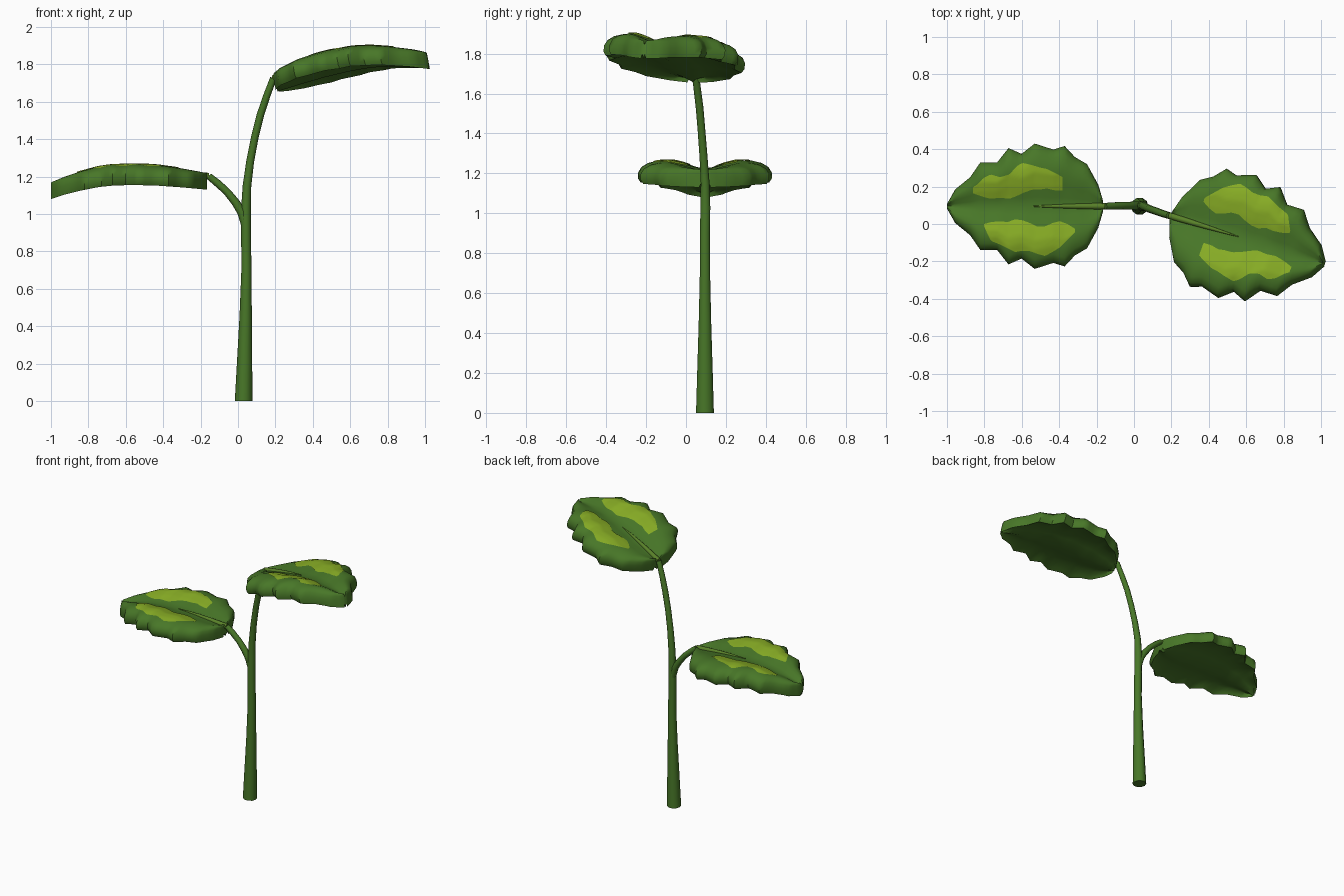
import bpy, bmesh, math
from mathutils import Vector, Matrix

if "Cube" in bpy.data.objects:
    bpy.data.objects.remove(bpy.data.objects["Cube"])


def material(name, rgb):
    m = bpy.data.materials.new(name)
    m.diffuse_color = (*rgb, 1)
    m.use_nodes = True
    m.node_tree.nodes["Principled BSDF"].inputs["Base Color"].default_value = m.diffuse_color
    return m


GREEN = material("leaf green", (0.065, 0.185, 0.021))
LIME = material("lime patch", (0.24, 0.41, 0.018))
RIB = material("rib green", (0.10, 0.22, 0.022))


def finish(name, bm, mat, angle=50, recalc=True):
    if recalc:
        bmesh.ops.recalc_face_normals(bm, faces=bm.faces[:])
    me = bpy.data.meshes.new(name)
    bm.to_mesh(me)
    bm.free()
    me.materials.append(mat)
    me.shade_smooth()
    me.set_sharp_from_angle(angle=math.radians(angle))
    ob = bpy.data.objects.new(name, me)
    bpy.context.collection.objects.link(ob)
    return ob


def skin(bm, rings, closed=True):
    """Join rows of points with quads; closed rows also get end caps."""
    rows = [[bm.verts.new(p) for p in r] for r in rings]
    n = len(rows[0])
    for a, b in zip(rows, rows[1:]):
        for i in range(n if closed else n - 1):
            j = (i + 1) % n
            bm.faces.new((a[i], a[j], b[j], b[i]))
    if closed:
        bm.faces.new(rows[0])
        bm.faces.new(rows[-1])


def tube(name, path, radii, mat, sides=10):
    pts = [Vector(p) for p in path]
    rings = []
    for i, p in enumerate(pts):
        t = (pts[min(i + 1, len(pts) - 1)] - pts[max(i - 1, 0)]).normalized()
        u = t.cross(Vector((0, 1, 0))).normalized()
        v = t.cross(u)
        rings.append([p + radii[i] * (u * math.cos(a) + v * math.sin(a))
                      for a in (2 * math.pi * k / sides for k in range(sides))])
    bm = bmesh.new()
    skin(bm, rings)
    return finish(name, bm, mat)


def lerp(table, x, col=1):
    for a, b in zip(table, table[1:]):
        if x <= b[0]:
            f = max(0, (x - a[0]) / (b[0] - a[0]))
            return a[col] + (b[col] - a[col]) * f
    return table[-1][col]


# Leaf outline: distance from base, half width (scalloped)
OUTLINE = [(0, .03), (.025, .115), (.085, .225), (.15, .263), (.205, .322),
           (.265, .303), (.365, .335), (.435, .28), (.505, .311), (.565, .235),
           (.655, .235), (.71, .155), (.79, .09), (.834, .012)]
# Arch along the length, and cross section of top and underside
ARCH = [(0, 0), (.13, .012), (.27, .022), (.4, .025), (.5, .022), (.58, .014),
        (.68, -.006), (.76, -.026), (.834, -.05)]
TOP = [(0, .070), (.15, .078), (.35, .098), (.55, .112), (.7, .110),
       (.85, .098), (.95, .078), (1, .05)]
UNDER = [(1, .02), (.96, 0), (.85, .008), (.6, .022), (.3, .015), (0, 0)]
# Painted patches: distance, inner and outer offset from the midrib
PATCH_A = [(.15, .12, .14), (.19, .095, .18), (.23, .08, .22), (.27, .09, .245),
           (.31, .108, .266), (.35, .11, .255), (.39, .09, .24), (.43, .075, .238),
           (.47, .07, .245), (.51, .085, .225), (.55, .08, .205), (.6, .085, .185),
           (.635, .095, .11)]
PATCH_B = [(.215, .085, .155), (.26, .085, .18), (.3, .095, .2), (.33, .09, .205),
           (.38, .088, .22), (.43, .07, .232), (.46, .055, .215), (.5, .04, .17),
           (.55, .045, .155), (.6, .04, .17), (.64, .05, .15), (.67, .06, .118),
           (.695, .07, .1)]


def leaf_z(s, v, h):
    """Height of the skin; the side humps flatten out toward both ends."""
    hump = min(1, .45 + math.sin(math.pi * s / .834) * .6)
    if h > .07:
        h = .07 + (h - .07) * hump
    return lerp(ARCH, s) + h


def leaf(prefix, mat4):
    rows = []
    steps = []
    for a, b in zip(OUTLINE, OUTLINE[1:]):
        steps += [a[0] + (b[0] - a[0]) * k / 3 for k in range(3)]
    steps.append(OUTLINE[-1][0])
    half = TOP + UNDER
    loop = [(v, h) for v, h in half] + [(-v, h) for v, h in half[-2:0:-1]]
    for s in steps:
        w = lerp(OUTLINE, s)
        rows.append([mat4 @ Vector((s, v * w, leaf_z(s, v, h))) for v, h in loop])
    bm = bmesh.new()
    skin(bm, rows)
    finish(prefix + "_leaf", bm, GREEN)

    # Lime patches lying just above the leaf skin
    for tag, table, side in (("a", PATCH_A, 1), ("b", PATCH_B, -1)):
        rows = []
        s0, s1 = table[0][0], table[-1][0]
        for i in range(49):
            s = s0 + (s1 - s0) * i / 48
            lo, hi = lerp(table, s, 1), lerp(table, s, 2)
            row = []
            for k in range(11):
                t = lo + (hi - lo) * k / 10
                v = t / lerp(OUTLINE, s)
                row.append(mat4 @ Vector((s, side * t, leaf_z(s, v, lerp(TOP, v)) + .004)))
            rows.append(row if side > 0 else row[::-1])
        bm = bmesh.new()
        skin(bm, rows, closed=False)
        bm.normal_update()
        if sum(f.normal.z for f in bm.faces) < 0:
            bmesh.ops.reverse_faces(bm, faces=bm.faces[:])
        finish(prefix + "_patch_" + tag, bm, LIME, recalc=False)

    # Tapered midrib on top of the leaf
    ss = [-.01, .05, .12, .2, .28, .34, .38]
    path = [mat4 @ Vector((s, 0, leaf_z(max(s, 0), 0, .07) + .002)) for s in ss]
    tube(prefix + "_midrib", path, [.018, .017, .015, .012, .008, .005, .002], RIB)
    return path[0]


left_m = Matrix.Translation((-.166, .095, 1.13)) @ Matrix.Rotation(math.pi, 4, 'Z')
right_m = (Matrix.Translation((.212, .035, 1.655))
           @ Matrix.Rotation(math.radians(-17), 4, 'Z')
           @ Matrix.Rotation(math.radians(-11.5), 4, 'Y')
           @ Matrix.Rotation(math.radians(-2), 4, 'X') @ Matrix.Scale(1.025, 4))
left_start = leaf("left", left_m)
right_start = leaf("right", right_m)

# Main stem running on into the right leaf stalk
tube("stem", [(.03, .095, 0), (.035, .095, .2), (.041, .095, .45), (.045, .095, .7),
              (.043, .095, .9), (.043, .097, 1.03), (.048, .096, 1.15), (.065, .088, 1.28),
              (.09, .078, 1.41), (.12, .068, 1.53), (.155, .055, 1.635), right_start],
     [.047, .041, .033, .027, .026, .026, .023, .021, .02, .02, .019, .018], GREEN)

# Left leaf stalk
tube("left_stalk", [(.04, .097, .93), (.02, .098, 1.01), (-.015, .098, 1.065),
                    (-.06, .098, 1.12), (-.11, .097, 1.165), left_start],
     [.02, .024, .022, .02, .02, .018], GREEN)
